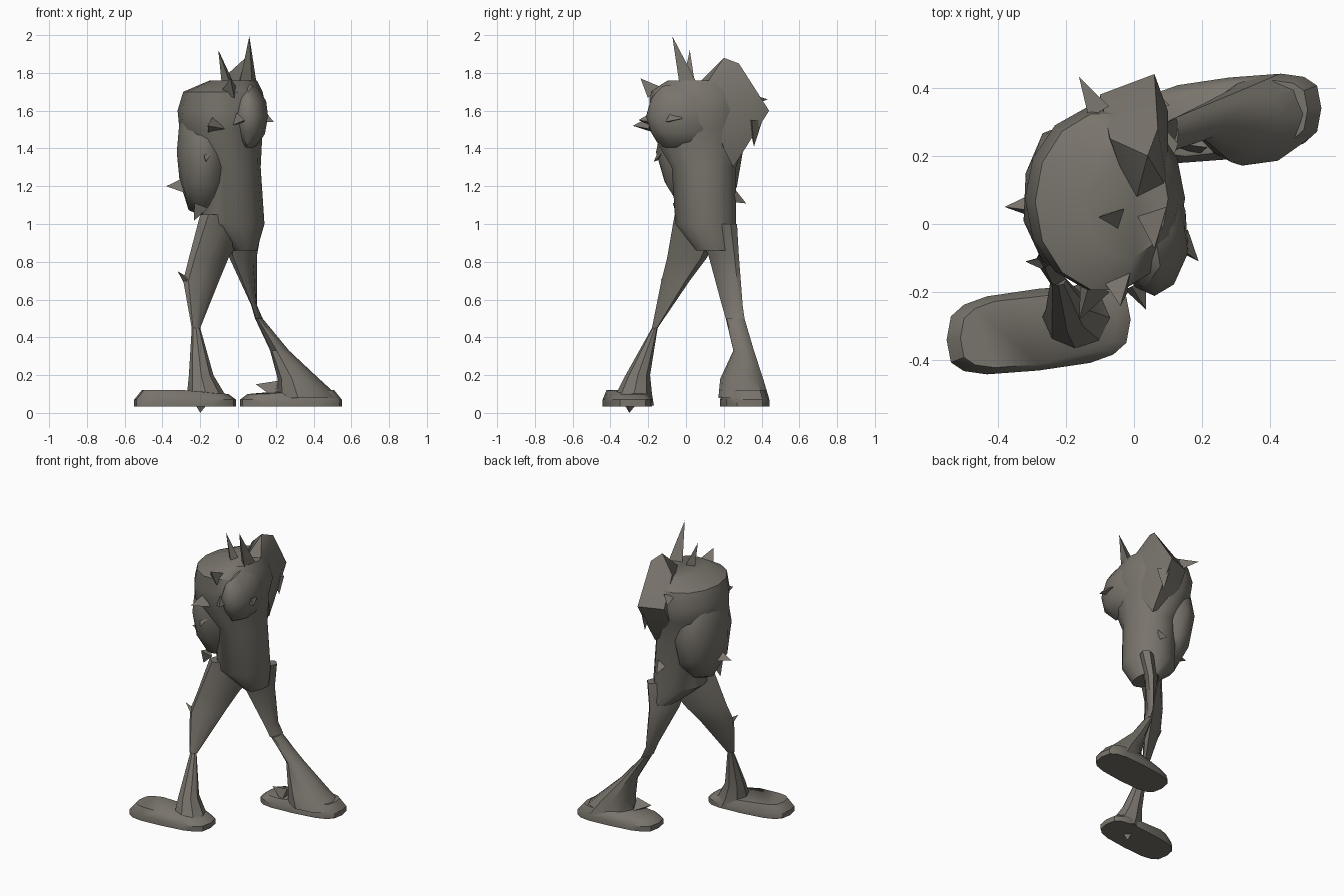
import bpy, bmesh, random
from math import cos, sin, pi, radians, copysign
from mathutils import Vector

random.seed(4)
cube = bpy.data.objects.get("Cube")
if cube:
    bpy.data.objects.remove(cube, do_unlink=True)

CLAY = (0.19, 0.175, 0.15, 1)
clay = bpy.data.materials.new("warm grey clay")
clay.use_nodes = True
clay.diffuse_color = CLAY
clay.node_tree.nodes["Principled BSDF"].inputs["Base Color"].default_value = CLAY

# Directions from the model's own point of view
LEFT, BACK, UP = Vector((1, 0, 0)), Vector((0, 1, 0)), Vector((0, 0, 1))
RIGHT, FRONT, DOWN = -LEFT, -BACK, -UP


def finish(name, bm):
    """Turn the bmesh into a shaded object with the shared material."""
    bmesh.ops.recalc_face_normals(bm, faces=bm.faces)
    mesh = bpy.data.meshes.new(name)
    bm.to_mesh(mesh)
    bm.free()
    mesh.materials.append(clay)
    obj = bpy.data.objects.new(name, mesh)
    bpy.context.collection.objects.link(obj)
    bpy.ops.object.select_all(action="DESELECT")
    obj.select_set(True)
    bpy.context.view_layer.objects.active = obj
    bpy.ops.object.shade_smooth_by_angle(angle=radians(35))


def loft(name, rings, sides=12, lean=90):
    """Stack ellipses given as z, x min, x max, y min, y max; a small lean flattens them diagonally."""
    bm = bmesh.new()
    loops = []
    for z, x_min, x_max, y_min, y_max in rings:
        loop = []
        for i in range(sides):
            turn = 2 * pi * i / sides
            x = (x_min + x_max + (x_max - x_min) * cos(turn)) / 2
            y = (y_min + y_max + (y_max - y_min) * cos(turn - radians(lean))) / 2
            loop.append(bm.verts.new((x, y, z)))
        loops.append(loop)
    for lower, upper in zip(loops, loops[1:]):
        for i in range(sides):
            j = (i + 1) % sides
            bm.faces.new((lower[i], lower[j], upper[j], upper[i]))
    bm.faces.new(loops[0])
    bm.faces.new(loops[-1])
    finish(name, bm)


def hull(name, points):
    """Wrap a closed faceted skin around the points."""
    bm = bmesh.new()
    for point in points:
        bm.verts.new(point)
    result = bmesh.ops.convex_hull(bm, input=bm.verts)
    inside = [v for v in result["geom_interior"] if isinstance(v, bmesh.types.BMVert)]
    bmesh.ops.delete(bm, geom=inside, context="VERTS")
    finish(name, bm)


def lump(name, center, radii, roughness):
    """Uneven rounded mass made from a low icosphere."""
    bm = bmesh.new()
    bmesh.ops.create_icosphere(bm, subdivisions=2, radius=1)
    for vert in bm.verts:
        swell = 1 + random.uniform(-roughness, roughness)
        vert.co = Vector(center) + Vector(c * r * swell for c, r in zip(vert.co, radii))
    finish(name, bm)


def shard(name, base, direction, length, slimness=2):
    """Three-sided jagged spike standing on its base point."""
    base, axis = Vector(base), direction.normalized()
    side = axis.orthogonal().normalized()
    other = axis.cross(side)
    corners = [base + (side * cos(a) + other * sin(a)) * length / slimness
               for a in (0, 2 * pi / 3, 4 * pi / 3)]
    hull(name, corners + [base + axis * length])


# Trunk, widening from the crotch to the shoulders
loft("trunk", [
    (0.86, -0.03, 0.1, 0.05, 0.26),
    (1, -0.2, 0.14, -0.06, 0.27),
    (1.3, -0.2, 0.12, -0.08, 0.27),
    (1.5, -0.31, 0.13, -0.2, 0.33),
    (1.6, -0.32, 0.15, -0.2, 0.35),
    (1.7, -0.29, 0.13, -0.2, 0.33),
    (1.76, -0.15, 0.1, -0.1, 0.25)], sides=14)

# Raised ridge at the back of the shoulders
hull("back_ridge", [
    (0.06, 0.25, 1.3), (-0.1, 0.27, 1.4), (0.06, 0.44, 1.6), (-0.1, 0.38, 1.6),
    (0.1, 0.2, 1.4), (0.1, 0.33, 1.6), (0.07, 0.28, 1.85), (0.04, 0.2, 1.88),
    (-0.07, 0.25, 1.78), (0, 0.05, 1.73), (0.1, 0.1, 1.73)])

# Hanging side mantle and the plate on the other flank
lump("side_mantle", (-0.18, 0.08, 1.38), (0.15, 0.23, 0.35), 0.05)
lump("flank_plate", (0.06, -0.02, 1.57), (0.1, 0.2, 0.18), 0.05)

# Striding legs, flat on the diagonal and pinched at the knees
right_knee = (0.45, -0.245, -0.2, -0.18, -0.15)
left_knee = (0.5, 0.09, 0.13, 0.21, 0.31)
loft("right_thigh", [
    (1.05, -0.2, 0.1, -0.06, 0.22),
    (0.82, -0.26, -0.05, -0.1, 0.11),
    (0.7, -0.29, -0.1, -0.13, 0.02),
    right_knee], sides=8, lean=45)
loft("right_shin", [
    right_knee,
    (0.2, -0.26, -0.13, -0.32, -0.19),
    (0.1, -0.27, -0.07, -0.37, -0.18),
    (0.04, -0.27, -0.02, -0.4, -0.17)], sides=8)
loft("left_thigh", [
    (1, -0.08, 0.13, 0.04, 0.27),
    (0.83, -0.05, 0.1, 0.12, 0.28),
    (0.57, 0.07, 0.1, 0.19, 0.3),
    left_knee], sides=8, lean=45)
loft("left_shin", [
    left_knee,
    (0.33, 0.17, 0.27, 0.25, 0.36),
    (0.18, 0.21, 0.43, 0.18, 0.41),
    (0.08, 0.2, 0.54, 0.17, 0.44)], sides=10, lean=80)

# Flat rounded-box feet, one the half turn of the other
for name, way in (("left_foot", 1), ("right_foot", -1)):
    slab = []
    for i in range(16):
        turn = pi * i / 8
        along = copysign(abs(cos(turn)) ** 0.6, cos(turn))
        across = copysign(abs(sin(turn)) ** 0.6, sin(turn))
        thin = 0.02 if along * way < 0 else 0
        for height, size in ((0.035, 1), (0.07, 1), (0.12 - thin, 0.85)):
            x = 0.28 * way + 0.27 * along * size
            y = 0.31 * way + 0.12 * across * size + 0.03 * along * size
            slab.append((x, y, height))
    hull(name, slab)

# Crown and collar spikes
shard("tall_crown_spike", (0.06, 0.02, 1.73), UP + FRONT * 0.35, 0.28, 5)
shard("small_crown_spike", (-0.05, 0.02, 1.74), UP + RIGHT * 0.3, 0.19, 5)
shard("front_collar_spike", (-0.04, -0.17, 1.7), UP + FRONT, 0.1)

# Torn scraps around the body
shard("back_scrap", (-0.1, 0.33, 1.66), BACK + RIGHT * 0.6, 0.12, 3)
shard("back_hook", (0.06, 0.36, 1.55), DOWN, 0.14, 3)
shard("mantle_spike", (-0.28, 0.05, 1.2), RIGHT, 0.1)
shard("mantle_tail", (-0.2, -0.04, 1.1), DOWN + RIGHT * 0.4, 0.09)
shard("flank_spike", (0.13, -0.05, 1.57), LEFT + FRONT + DOWN * 0.5, 0.09)
shard("chest_scrap", (-0.12, -0.18, 1.52), FRONT + RIGHT * 0.4, 0.11)
shard("chest_barb", (0, -0.18, 1.55), FRONT + LEFT * 0.5, 0.08)
shard("belly_scrap", (-0.17, -0.1, 1.4), FRONT + DOWN, 0.1)
shard("thigh_barb", (-0.27, -0.11, 0.7), RIGHT + UP, 0.07, 3)
shard("rear_barb", (0, 0.25, 1.15), BACK + DOWN * 0.6, 0.08)

# Ragged bits on the feet
shard("left_foot_scrap", (0.2, 0.24, 0.12), RIGHT + UP * 0.3, 0.11)
shard("right_sole_scrap", (-0.2, -0.3, 0.06), DOWN, 0.06, 1.2)
